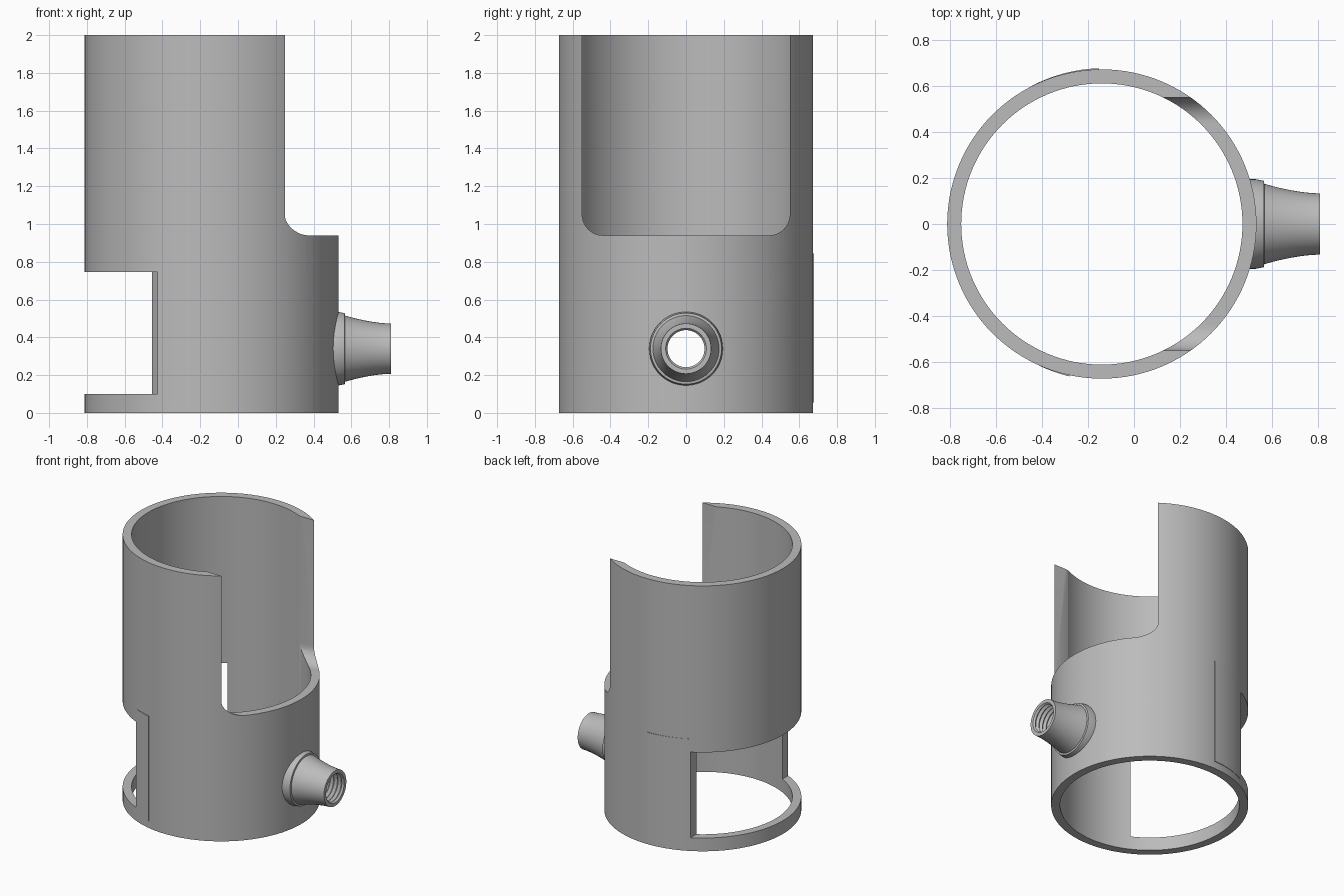
import bpy, bmesh, math
from mathutils import Matrix, Vector

if "Cube" in bpy.data.objects:
    bpy.data.objects.remove(bpy.data.objects["Cube"], do_unlink=True)

grey = bpy.data.materials.new("plain_grey")
grey.use_nodes = True
colour = (0.5, 0.5, 0.5, 1)
grey.diffuse_color = colour
grey.node_tree.nodes["Principled BSDF"].inputs["Base Color"].default_value = colour

CX, R_OUT, R_IN, HEIGHT = -0.14, 0.673, 0.612, 2.0
PORT_Z = 0.34


def finish(name, bm):
    bmesh.ops.remove_doubles(bm, verts=bm.verts, dist=1e-5)
    bmesh.ops.recalc_face_normals(bm, faces=bm.faces)
    mesh = bpy.data.meshes.new(name)
    bm.to_mesh(mesh)
    bm.free()
    mesh.materials.append(grey)
    obj = bpy.data.objects.new(name, mesh)
    bpy.context.collection.objects.link(obj)
    return obj


def lathe(name, profile, matrix, steps):
    """Spin a closed (radius, height) profile around z, then place it."""
    bm = bmesh.new()
    rings = []
    for i in range(steps):
        a = math.tau * i / steps
        rings.append([bm.verts.new((r * math.cos(a), r * math.sin(a), h)) for r, h in profile])
    n = len(profile)
    for i in range(steps):
        a, b = rings[i], rings[(i + 1) % steps]
        for j in range(n):
            k = (j + 1) % n
            bm.faces.new((a[j], b[j], b[k], a[k]))
    bm.transform(matrix)
    return finish(name, bm)


def prism(name, outline, direction):
    """Extrude a closed outline of 3D points along a direction."""
    bm = bmesh.new()
    face = bm.faces.new([bm.verts.new(p) for p in outline])
    ext = bmesh.ops.extrude_face_region(bm, geom=[face])
    moved = [v for v in ext["geom"] if isinstance(v, bmesh.types.BMVert)]
    bmesh.ops.translate(bm, verts=moved, vec=direction)
    return finish(name, bm)


def cut(obj, cutter):
    mod = obj.modifiers.new(cutter.name, "BOOLEAN")
    mod.operation, mod.solver, mod.object = "DIFFERENCE", "EXACT", cutter
    cutter.hide_render = True
    cutter.hide_set(True)


def smooth(obj, angle=30):
    bpy.ops.object.select_all(action="DESELECT")
    obj.select_set(True)
    bpy.context.view_layer.objects.active = obj
    for mod in list(obj.modifiers):
        bpy.ops.object.modifier_apply(modifier=mod.name)
    bpy.ops.object.shade_smooth_by_angle(angle=math.radians(angle))


# Tubular body
sleeve = lathe("sleeve_body",
               [(R_OUT, 0), (R_OUT, HEIGHT), (R_IN, HEIGHT), (R_IN, 0)],
               Matrix.Translation((CX, 0, 0)), 128)

# Tall upper opening with rounded lower corners
half, floor, corner = 0.55, 0.94, 0.11
outline = [(0, half, 2.2), (0, -half, 2.2)]
for side, start in ((-1, math.pi), (1, 1.5 * math.pi)):
    for i in range(13):
        a = start + math.pi / 2 * i / 12
        outline.append((0, side * (half - corner) + corner * math.cos(a),
                        floor + corner + corner * math.sin(a)))
opening = prism("upper_opening_cutter", outline, Vector((1, 0, 0)))

# Lower window, slightly wider at the front
window = prism("lower_window_cutter",
               [(-1, -1, 0.1), (-0.425, -1, 0.1), (-0.425, 0, 0.1),
                (-0.455, 0, 0.1), (-0.455, 1, 0.1), (-1, 1, 0.1)],
               Vector((0, 0, 0.645)))

# Bore through the wall behind the port
to_x = Matrix.Translation((0, 0, PORT_Z)) @ Matrix.Rotation(math.pi / 2, 4, "Y")
bm = bmesh.new()
bmesh.ops.create_cone(bm, cap_ends=True, segments=48, radius1=0.1, radius2=0.1,
                      depth=0.4, matrix=Matrix.Translation((0.45, 0, PORT_Z))
                      @ Matrix.Rotation(math.pi / 2, 4, "Y"))
bore = finish("port_bore_cutter", bm)

for cutter in (opening, window, bore):
    cut(sleeve, cutter)
smooth(sleeve)
for cutter in (opening, window, bore):
    bpy.data.objects.remove(cutter, do_unlink=True)

# Flared port with collar and threaded bore
port = [(0.1, 0.475), (0.195, 0.475), (0.195, 0.53), (0.188, 0.565), (0.175, 0.567)]
for i in range(1, 9):
    t = i / 8
    port.append((0.133 + 0.042 * (1 - t) ** 1.7, 0.567 + 0.243 * t))
port.append((0.108, 0.81))
for i in range(9):
    x = 0.797 - i * 0.032
    port += [(0.098, x), (0.113, x - 0.016)]
lathe_port = lathe("threaded_port", port, to_x, 64)
smooth(lathe_port)

# Thin reinforcing plates beside the window, one on each side
for name, side in (("front_plate", -1), ("back_plate", 1)):
    arc = []
    first, last = (102, 114) if side < 0 else (91, 117)
    for radius, order in ((R_OUT + 0.005, 1), (R_OUT - 0.02, -1)):
        for i in range(9)[::order]:
            a = math.radians(first + (last - first) * i / 8)
            lift = radius - (0.004 * i / 8 if order > 0 else 0)
            arc.append((CX + lift * math.cos(a), side * lift * math.sin(a), 0.055))
    plate = prism(name, arc, Vector((0, 0, 0.79)))
    smooth(plate)
